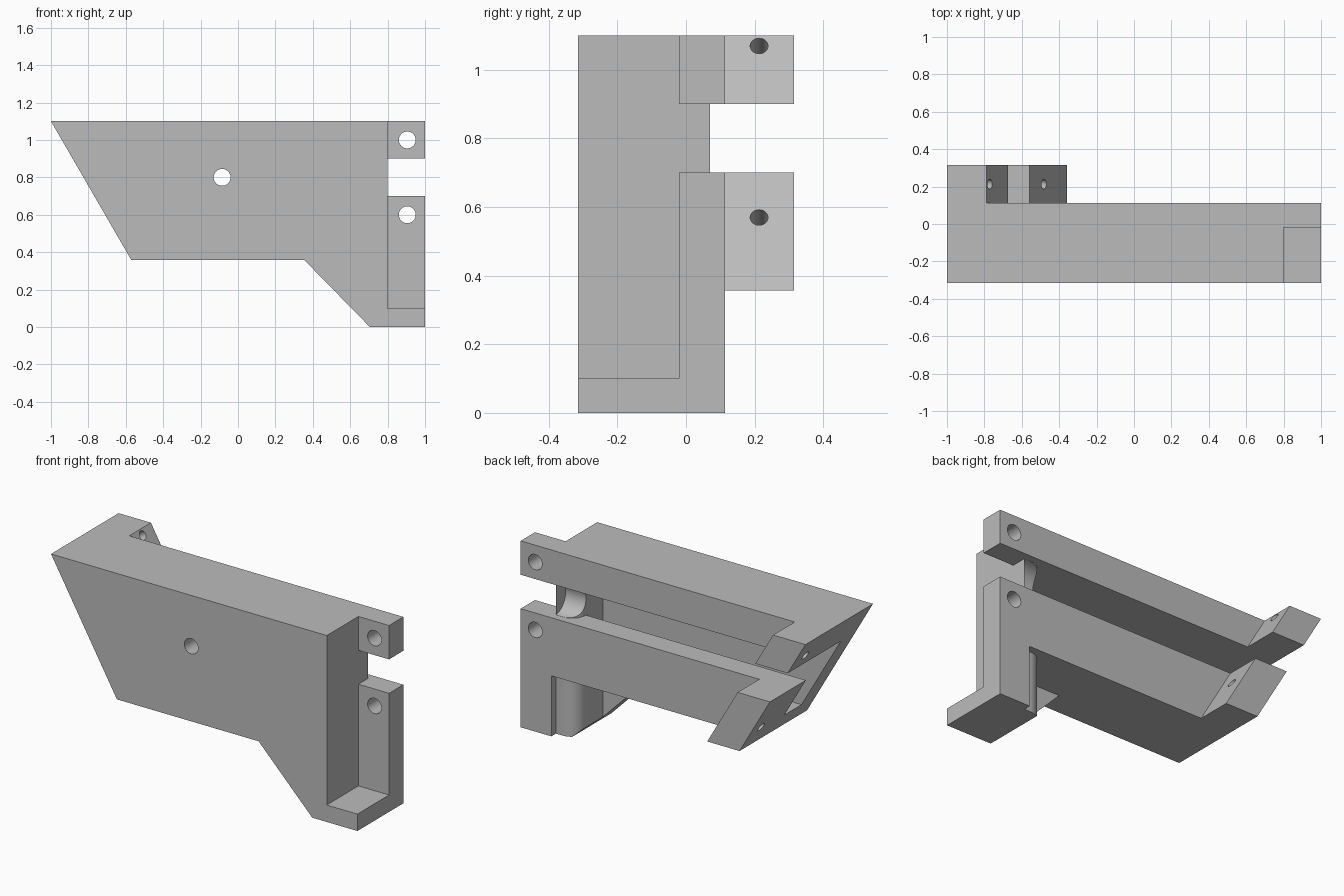
import bpy
import bmesh
import math
from mathutils import Vector

cube = bpy.data.objects.get("Cube")
if cube:
    bpy.data.objects.remove(cube, do_unlink=True)

grey = bpy.data.materials.new("plain grey")
grey.use_nodes = True
colour = (0.5, 0.5, 0.5, 1)
grey.diffuse_color = colour
grey.node_tree.nodes["Principled BSDF"].inputs["Base Color"].default_value = colour


def prism(name, outline, lo, hi, axis):
    """Extrude a 2D outline along y (outline in xz) or z (outline in xy)."""
    def place(p, h):
        return (p[0], h, p[1]) if axis == "y" else (p[0], p[1], h)
    bm = bmesh.new()
    ends = [[bm.verts.new(place(p, h)) for p in outline] for h in (lo, hi)]
    bm.faces.new(ends[0])
    bm.faces.new(ends[1])
    n = len(outline)
    for i in range(n):
        j = (i + 1) % n
        bm.faces.new((ends[0][i], ends[0][j], ends[1][j], ends[1][i]))
    bmesh.ops.recalc_face_normals(bm, faces=bm.faces)
    return finish(name, bm)


def finish(name, bm):
    mesh = bpy.data.meshes.new(name)
    bm.to_mesh(mesh)
    bm.free()
    mesh.materials.append(grey)
    obj = bpy.data.objects.new(name, mesh)
    bpy.context.collection.objects.link(obj)
    return obj


def box(name, x0, x1, y0, y1, z0, z1):
    return prism(name, [(x0, y0), (x1, y0), (x1, y1), (x0, y1)], z0, z1, "z")


def rod(name, centre, direction, radius, length):
    bm = bmesh.new()
    bmesh.ops.create_cone(bm, cap_ends=True, segments=48, radius1=radius,
                          radius2=radius, depth=length)
    turn = Vector(direction).to_track_quat("Z", "Y").to_matrix()
    bmesh.ops.rotate(bm, verts=bm.verts, matrix=turn)
    bmesh.ops.translate(bm, verts=bm.verts, vec=centre)
    return finish(name, bm)


def combine(target, tool, operation):
    tool.hide_render = True
    mod = target.modifiers.new(operation.lower(), "BOOLEAN")
    mod.operation = operation
    mod.solver = "EXACT"
    mod.object = tool
    bpy.context.view_layer.objects.active = target
    bpy.ops.object.modifier_apply(modifier=mod.name)
    bpy.data.objects.remove(tool, do_unlink=True)


FRONT, BACK, REAR = -0.315, 0.113, 0.315
PLATE, INNER = -0.18, -0.02        # back of front plate, front of rear bars
TOP, SOLE = 1.1, 0.357             # top and underside of the long part
WALL = 0.667                       # inner side of the end wall

# Main block and slanted end flange
bracket = prism("bracket", [(-1, TOP), (1, TOP), (1, 0), (0.705, 0),
                            (0.355, SOLE), (-0.57, SOLE)], FRONT, BACK, "y")
flange = prism("slanted_flange", [(-1, TOP), (-0.789, TOP), (-0.359, SOLE),
                                  (-0.57, SOLE)], 0, REAR, "y")
combine(bracket, flange, "UNION")

# Rounded outline of the space behind the end wall
r = 0.09
space = [(0.8, 0.5), (0.8, INNER + r)]
for i in range(17):
    a = math.pi / 2 * (1 + i / 16)
    space.append((WALL + r + r * math.cos(a), INNER + r * math.sin(a)))
space += [(WALL, PLATE), (-1.3, PLATE), (-1.3, 0.5)]

cutters = [
    box("end_notch", 0.8, 1.2, -0.5, INNER, 0.1, 1.3),
    box("end_slot", 0.78, 1.2, INNER, 0.5, 0.7, 0.9),
    box("inner_pocket", -1.3, WALL, PLATE, INNER, 0.457, 0.8),
    prism("long_slot", space, 0.7, 0.9, "z"),
    prism("lower_recess", space, -0.2, SOLE, "z"),
    rod("front_hole", (-0.085, -0.25, 0.8), (0, 1, 0), 0.045, 0.3),
    rod("upper_end_hole", (0.905, 0.05, 1.0), (0, 1, 0), 0.045, 0.4),
    rod("lower_end_hole", (0.905, 0.05, 0.6), (0, 1, 0), 0.045, 0.4),
]
# The end slot must leave the rounded end wall standing
end_slot = cutters[1]
for v in end_slot.data.vertices:
    v.co.x = max(v.co.x, 0.8)
# Round groove through the end wall
cutters.append(rod("wall_groove", (0.7, INNER + 0.1, 0.8), (1, 0, 0), 0.1, 0.2))
# Screw holes square to the slanted flange
for x, z in ((-0.77, 1.07), (-0.481, 0.57)):
    cutters.append(rod("flange_hole", (x - 0.08, 0.213, z - 0.046),
                       (0.866, 0, 0.5), 0.026, 0.4))
for cutter in cutters:
    combine(bracket, cutter, "DIFFERENCE")

bpy.ops.object.select_all(action="DESELECT")
bracket.select_set(True)
bpy.context.view_layer.objects.active = bracket
bpy.ops.object.shade_smooth_by_angle(angle=math.radians(25))
